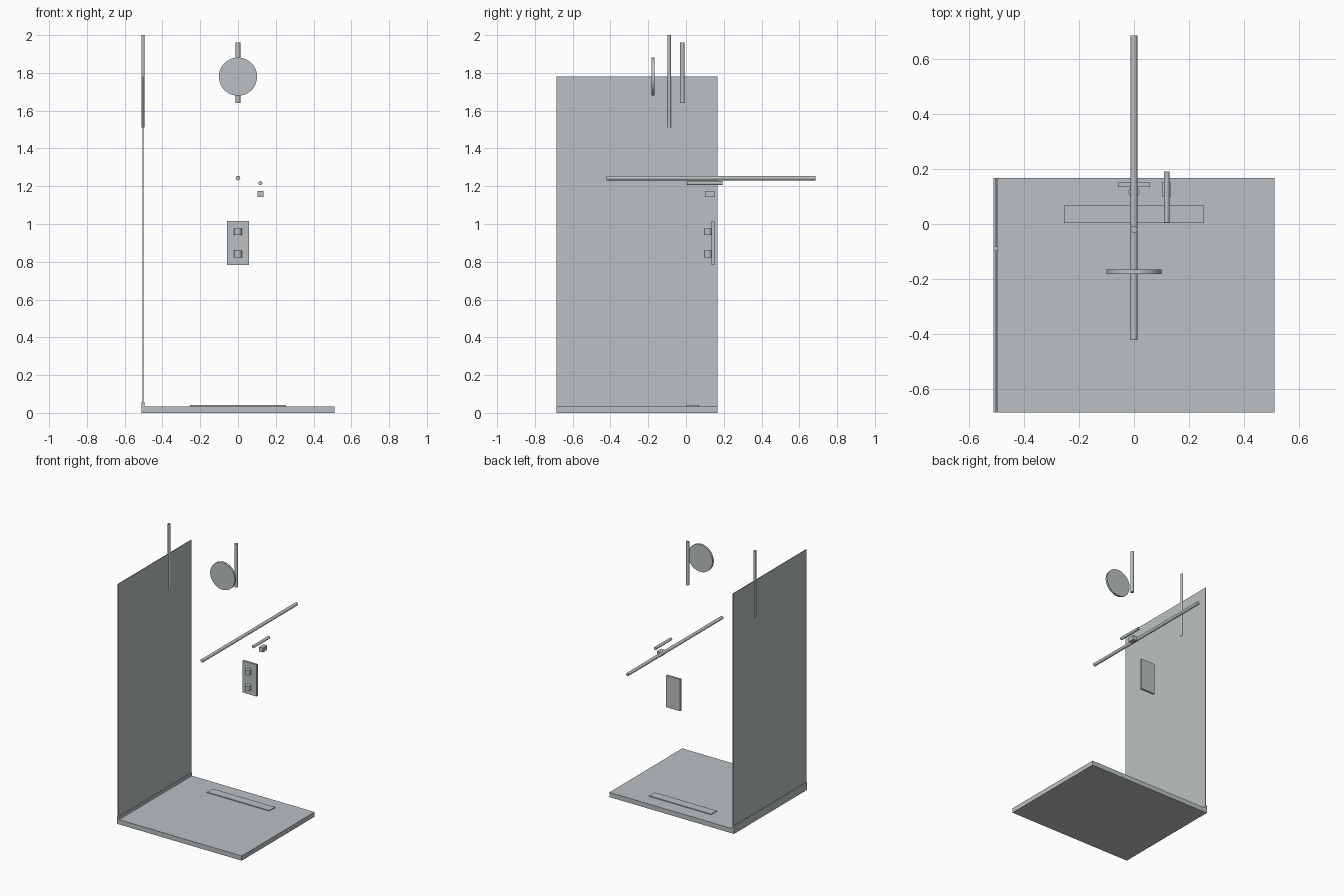
import bpy
import math

if "Cube" in bpy.data.objects:
    bpy.data.objects.remove(bpy.data.objects["Cube"], do_unlink=True)

# One flat grey for every part
grey = bpy.data.materials.new("cool_grey")
colour = (0.5, 0.53, 0.54, 1)
grey.use_nodes = True
grey.diffuse_color = colour
grey.node_tree.nodes["Principled BSDF"].inputs["Base Color"].default_value = colour


def finish(name):
    obj = bpy.context.object
    obj.name = name
    obj.data.materials.append(grey)
    return obj


def box(name, low, high):
    """Box between two opposite corners."""
    centre = [(a + b) / 2 for a, b in zip(low, high)]
    bpy.ops.mesh.primitive_cube_add(size=1, location=centre)
    obj = finish(name)
    obj.scale = [b - a for a, b in zip(low, high)]
    bpy.ops.object.transform_apply(location=False, rotation=False)
    return obj


def rod(name, centre, radius, length, axis="z", sides=32):
    """Round bar along the y or z axis."""
    tilt = math.pi / 2 if axis == "y" else 0
    bpy.ops.mesh.primitive_cylinder_add(
        vertices=sides, radius=radius, depth=length,
        location=centre, rotation=(tilt, 0, 0))
    obj = finish(name)
    bpy.ops.object.shade_smooth_by_angle(angle=math.radians(35))
    return obj


# Shower tray with raised drain cover
front, back, half = -0.686, 0.167, 0.511
box("shower_tray", (-half, front, 0), (half, back, 0.035))
box("drain_cover", (-0.255, 0.003, 0.03), (0.255, 0.068, 0.041))

# Side screen, its floor channel and its upright handle
box("screen_channel", (-half, front, 0.03), (-0.495, back, 0.058))
box("glass_screen", (-0.506, front, 0.035), (-0.5, back, 1.78))
rod("screen_handle", (-0.503, -0.089, 1.755), 0.009, 0.49)

# Shower head and drop pipe
rod("shower_head", (0, -0.174, 1.78), 0.101, 0.015, "y", 64)
rod("drop_pipe", (0, -0.02, 1.8), 0.012, 0.32)

# Long horizontal arm
rod("shower_arm", (0, 0.132, 1.243), 0.012, 1.108, "y")

# Hand shower and its wall bracket
rod("hand_shower", (0.119, 0.099, 1.216), 0.0105, 0.186, "y")
box("hand_shower_bracket", (0.102, 0.1, 1.143), (0.134, 0.151, 1.175))

# Mixer plate with two control knobs
box("mixer_plate", (-0.058, 0.135, 0.782), (0.058, 0.151, 1.017))
for label, height in (("upper", 0.958), ("lower", 0.841)):
    rod(label + "_knob", (0, 0.116, height), 0.02, 0.035)
